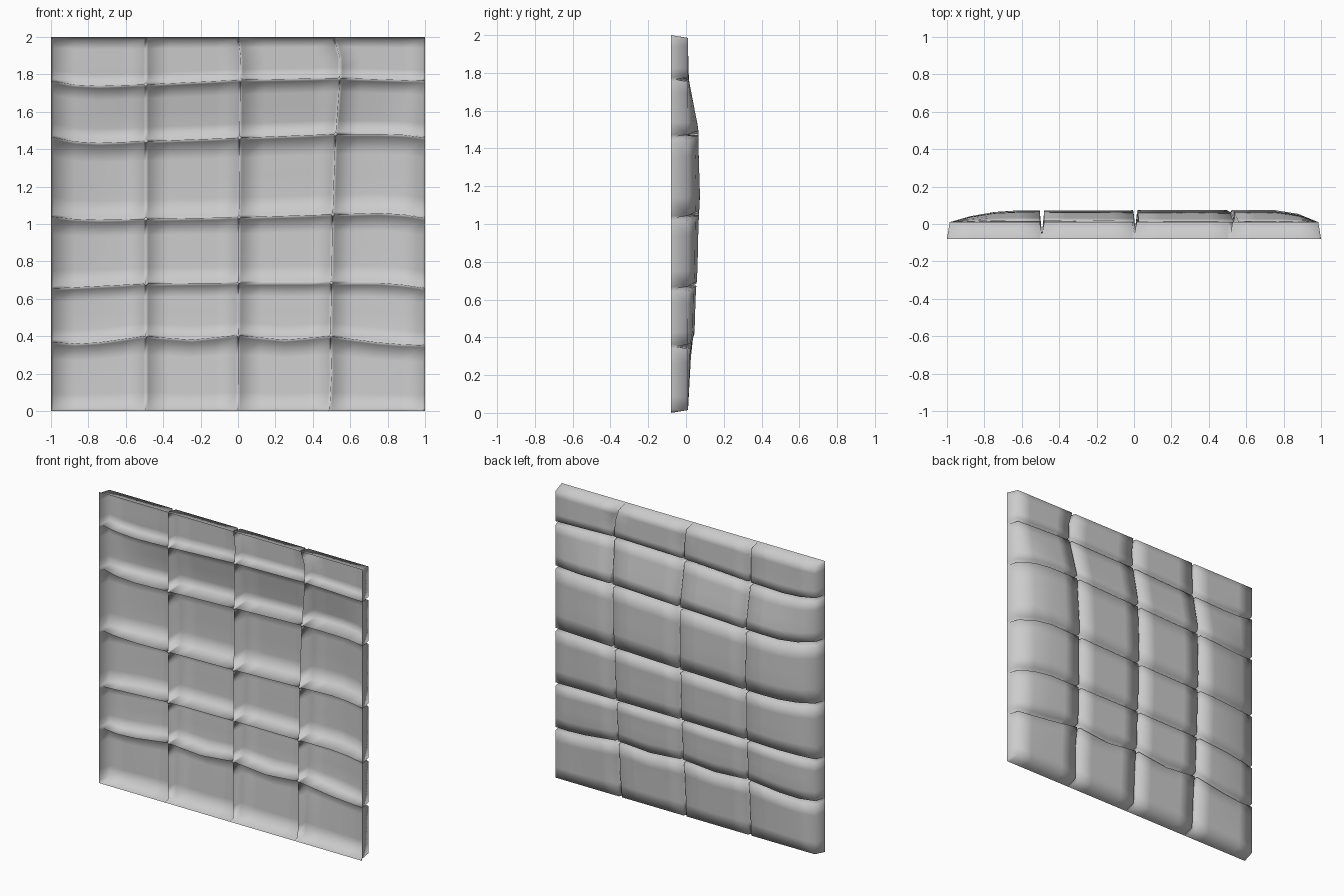
import bpy, bmesh

if "Cube" in bpy.data.objects:
    bpy.data.objects.remove(bpy.data.objects["Cube"])

RIM, FLOOR = -0.08, -0.055   # front rim depth and groove depth
GAP = 0.012                  # half width of a groove


def interp(pts, v):
    """Piecewise linear lookup."""
    if v <= pts[0][0]:
        return pts[0][1]
    for (a, p), (b, q) in zip(pts, pts[1:]):
        if v <= b:
            return p + (q - p) * (v - a) / (b - a)
    return pts[-1][1]


# wandering seams: horizontal ones give z along x, vertical ones give x along z
rows = [
    [(-1, 0)],
    [(-1, .37), (-.83, .355), (-.5, .40), (-.25, .38), (0, .405), (.25, .38), (.5, .40), (.8, .36), (1, .35)],
    [(-1, .655), (-.5, .68), (0, .685), (.82, .685), (1, .655)],
    [(-1, 1.04), (-.82, 1.02), (0, 1.035), (.82, 1.06), (1, 1.03)],
    [(-1, 1.465), (-.82, 1.43), (0, 1.46), (.5, 1.48), (.85, 1.48), (1, 1.46)],
    [(-1, 1.765), (-.82, 1.735), (-.5, 1.745), (0, 1.77), (.5, 1.78), (1, 1.765)],
    [(-1, 2)],
]
cols = [
    [(0, -1)],
    [(0, -.492)],
    [(0, 0), (1, .005), (1.75, .012), (1.9, .015), (2, 0)],
    [(0, .49), (.2, .5), (.4, .495), (1, .505), (1.45, .52), (1.77, .545), (1.9, .545), (2, .51)],
    [(0, 1)],
]
# bulge of the quilted back: height along z, fading toward both sides
height = [(0, .01), (.37, .03), (.42, .045), (.65, .052), (.72, .06), (1, .066),
          (1.15, .074), (1.4, .066), (1.5, .066), (1.77, .014), (2, .01)]
fade = [(-.985, 0), (-.82, .75), (-.66, 1), (.83, 1), (.985, 0)]


def stations(count, steps):
    """Grid lines as (cell, fraction, offset, kind) for every cell and groove."""
    out = [(0, 0, 0, 'rim')]
    for c in range(count):
        for s in range(steps + 1):
            t = s / steps
            edge = .015 if c == 0 and s == 0 else -.015 if c == count - 1 and s == steps else 0
            off = edge or (GAP if s == 0 else -GAP if s == steps else 0)
            out.append((c, t, off, 'top'))
        if c < count - 1:
            out.append((c, 1, 0, 'groove'))
    out.append((count - 1, 1, 0, 'rim'))
    return out


def place(lines, station, along):
    c, t, off, kind = station
    a, b = interp(lines[c], along), interp(lines[c + 1], along)
    return a + (b - a) * t + off


xs, zs = stations(4, 4), stations(6, 4)
bm = bmesh.new()
grid = []
for sz in zs:
    line = []
    for sx in xs:
        x = place(cols, sx, 1)
        z = place(rows, sz, x)
        x = place(cols, sx, z)
        kinds = (sx[3], sz[3])
        if 'rim' in kinds:
            y = RIM
        elif 'groove' in kinds:
            y = FLOOR
        else:
            y = .01 + (interp(height, z) - .01) * interp(fade, x)
        line.append(bm.verts.new((x, y, z)))
    grid.append(line)

# skin the quilted shell, open at the front
for r0, r1 in zip(grid, grid[1:]):
    for i in range(len(r0) - 1):
        f = bm.faces.new((r0[i], r1[i], r1[i + 1], r0[i + 1]))
        f.smooth = True

mesh = bpy.data.meshes.new("padded_panel")
bm.to_mesh(mesh)
bm.free()
panel = bpy.data.objects.new("padded_panel", mesh)
bpy.context.collection.objects.link(panel)
